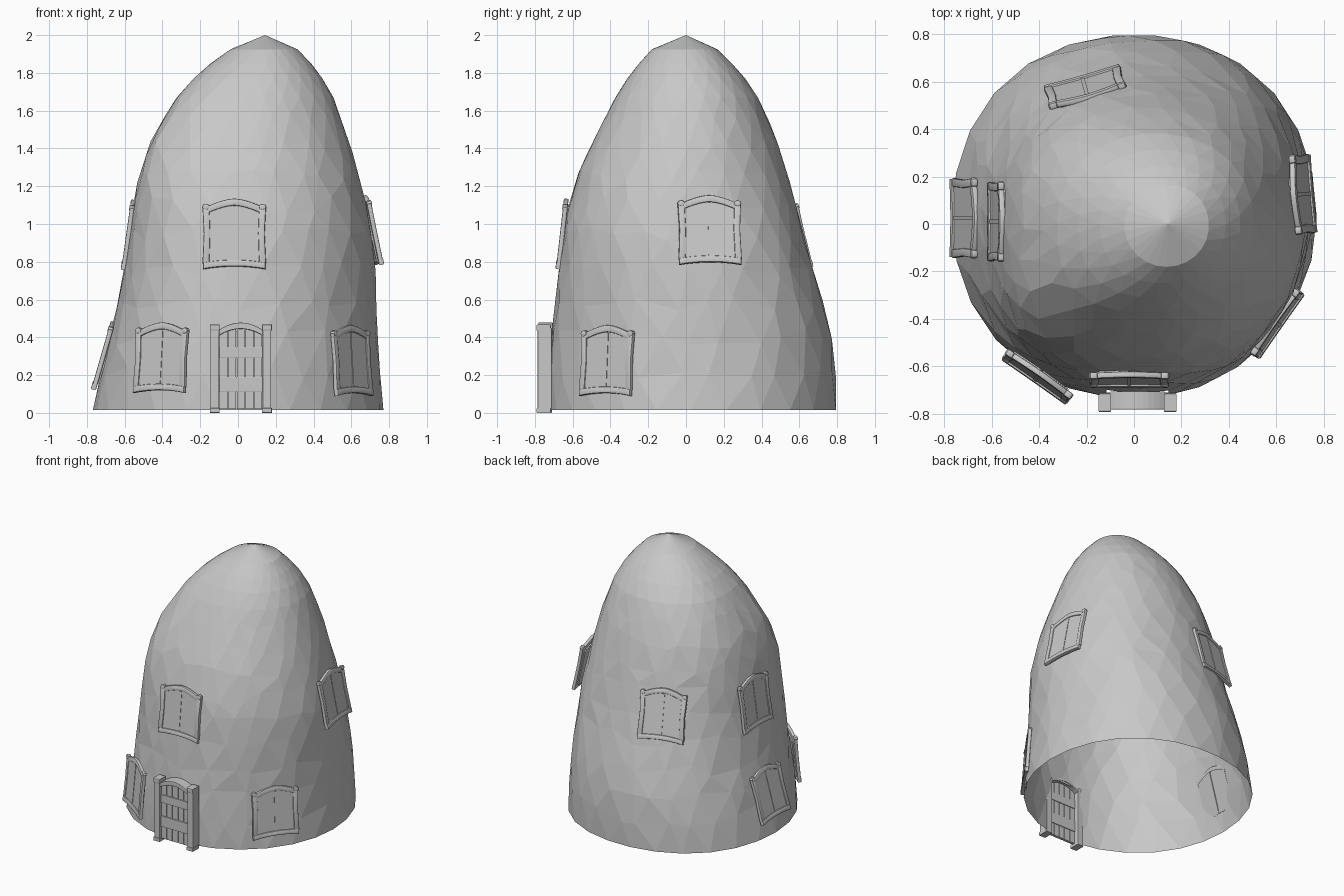
import bpy, bmesh, math, random
from mathutils import Matrix, Vector

random.seed(4)
cube = bpy.data.objects.get("Cube")
if cube:
    bpy.data.objects.remove(cube, do_unlink=True)

grey = bpy.data.materials.new("plain_grey")
grey.use_nodes = True
COLOUR = (0.58, 0.58, 0.58, 1)
grey.diffuse_color = COLOUR
grey.node_tree.nodes["Principled BSDF"].inputs["Base Color"].default_value = COLOUR


def finish(name, bm, matrix=None):
    bmesh.ops.recalc_face_normals(bm, faces=bm.faces)
    mesh = bpy.data.meshes.new(name)
    bm.to_mesh(mesh)
    bm.free()
    mesh.materials.append(grey)
    obj = bpy.data.objects.new(name, mesh)
    bpy.context.collection.objects.link(obj)
    if matrix:
        obj.matrix_world = matrix
    return obj


def prism(bm, outline, y0, y1, bevel=0.0):
    """Extrude an x-z outline from y0 to y1, with optional rounded edges."""
    front = [bm.verts.new((x, y0, z)) for x, z in outline]
    back = [bm.verts.new((x, y1, z)) for x, z in outline]
    n = len(outline)
    faces = [bm.faces.new(front), bm.faces.new(back[::-1])]
    for i in range(n):
        j = (i + 1) % n
        faces.append(bm.faces.new((front[j], front[i], back[i], back[j])))
    bmesh.ops.recalc_face_normals(bm, faces=faces)
    if bevel:
        edges = list({e for f in faces[:2] for e in f.edges})
        bmesh.ops.bevel(bm, geom=edges, offset=bevel, segments=2, profile=0.5,
                        affect='EDGES', clamp_overlap=True)


def box(bm, x0, x1, z0, z1, y0, y1, bevel=0.0):
    prism(bm, [(x0, z0), (x1, z0), (x1, z1), (x0, z1)], y0, y1, bevel)


def band(bm, x0, x1, low, high, y0, y1, bevel=0.0, steps=10):
    """Extrude the area between two height functions."""
    xs = [x0 + (x1 - x0) * i / steps for i in range(steps + 1)]
    outline = [(x, low(x)) for x in xs] + [(x, high(x)) for x in reversed(xs)]
    prism(bm, outline, y0, y1, bevel)


# Leaning dome wall: height, x and y limits of the section, front corner swell
PROFILE = [
    (0.015, -0.765, 0.767, -0.735, 0.795, 0.015),
    (0.3, -0.705, 0.743, -0.725, 0.79, 0.045), (0.5, -0.652, 0.733, -0.70, 0.75, 0.06),
    (0.7, -0.612, 0.73, -0.68, 0.69, 0.08), (0.95, -0.57, 0.71, -0.65, 0.62, 0.1),
    (1.2, -0.537, 0.655, -0.60, 0.555, 0.12), (1.43, -0.465, 0.59, -0.495, 0.485, 0.13),
    (1.65, -0.34, 0.515, -0.385, 0.395, 0.11), (1.81, -0.2, 0.425, -0.285, 0.285, 0.07),
    (1.925, -0.04, 0.315, -0.18, 0.165, 0.0),
]


def wall_point(z, angle):
    for a, b in zip(PROFILE, PROFILE[1:]):
        if z <= b[0]:
            break
    t = (z - a[0]) / (b[0] - a[0])
    x0, x1, y0, y1, swell = (p + (q - p) * t for p, q in zip(a[1:], b[1:]))
    c, s = math.cos(angle), math.sin(angle)
    if s > 0:  # slight fullness at the back corners
        swell = 0.025
    elif c > 0:
        swell = 0.0
    r = 1.004 + swell * math.sin(2 * angle) ** 2
    return Vector(((x0 + x1) / 2 + (x1 - x0) / 2 * c * r,
                   (y0 + y1) / 2 + (y1 - y0) / 2 * s * r, z))


def build_wall():
    bm = bmesh.new()
    seg = 26
    heights = [0.015, 0.22, 0.4, 0.58, 0.76, 0.94, 1.1, 1.25, 1.4, 1.54, 1.67,
               1.77, 1.85, 1.925]
    rings = []
    for k, z in enumerate(heights):
        loose = 1.0 if 0 < k < 10 else 0.0
        ring = []
        for i in range(seg):
            a = math.tau * (i + 0.5 * (k % 2)) / seg
            a += loose * random.uniform(-0.06, 0.06)
            ring.append(bm.verts.new(
                wall_point(z + loose * random.uniform(-0.045, 0.045), a)))
        rings.append(ring)
    for k, (r, s) in enumerate(zip(rings, rings[1:])):
        for i in range(seg):
            j = (i + 1) % seg
            if k % 2 == 0:
                bm.faces.new((r[i], r[j], s[i]))
                bm.faces.new((r[j], s[j], s[i]))
            else:
                bm.faces.new((r[i], r[j], s[j]))
                bm.faces.new((r[i], s[j], s[i]))
    tip = bm.verts.new((0.143, 0, 2.0))
    for i in range(seg):
        bm.faces.new((rings[-1][i], rings[-1][(i + 1) % seg], tip))
    # Doorway opening
    for co, no in (((-0.115, 0, 0), (1, 0, 0)), ((0.145, 0, 0), (1, 0, 0)),
                   ((0, 0, 0.43), (0, 0, 1))):
        near = [f for f in bm.faces if f.calc_center_median().y < -0.5
                and f.calc_center_median().z < 0.62]
        geom = near + list({e for f in near for e in f.edges}) \
            + list({v for f in near for v in f.verts})
        bmesh.ops.bisect_plane(bm, geom=geom, plane_co=co, plane_no=no)
    hole = []
    for f in bm.faces:
        c = f.calc_center_median()
        if -0.115 < c.x < 0.145 and c.y < -0.5 and c.z < 0.43:
            hole.append(f)
    bmesh.ops.delete(bm, geom=hole, context='FACES')
    finish("dome_wall", bm)


# Door with posts, arched lintel, planks and rails
def build_door():
    mid, half = 0.015, 0.115

    def arch(base, rise):
        return lambda x: base + rise * (1 - ((x - mid) / half) ** 2)

    bm = bmesh.new()
    for side in (-1, 1):
        c = mid + side * 0.138
        box(bm, c - 0.023, c + 0.023, 0.0, 0.45, -0.785, -0.71, 0.004)
        box(bm, c - 0.026, c + 0.026, 0.0, 0.025, -0.792, -0.715, 0.004)
        box(bm, c - 0.026, c + 0.026, 0.435, 0.468, -0.792, -0.715, 0.006)
    band(bm, mid - half, mid + half, arch(0.41, 0.035), arch(0.44, 0.038),
         -0.782, -0.705, 0.004)
    finish("door_frame", bm)

    bm = bmesh.new()
    width = 2 * half / 5
    for i in range(5):
        x = mid - half + i * width
        band(bm, x + 0.002, x + width - 0.002, lambda v: 0.02,
             arch(0.415, 0.036), -0.765, -0.745, 0.0, 2)
    finish("door_planks", bm)

    bm = bmesh.new()
    for z0, z1 in ((0.11, 0.19), (0.29, 0.35)):
        box(bm, mid - half, mid + half, z0, z1, -0.773, -0.74, 0.003)
    finish("door_rails", bm)


# Window: rounded frame, arched head, bowed sill, two panes and a mullion
def build_window(name, place, yaw, tilt):
    matrix = (Matrix.Translation(place) @ Matrix.Rotation(math.radians(yaw), 4, 'Z')
              @ Matrix.Rotation(math.radians(-tilt), 4, 'X'))

    def head(base):
        return lambda x: base + 0.045 * (1 - abs(x / 0.15) ** 1.6)

    def sill(base):
        return lambda x: base - 0.014 * (x / 0.16) ** 2

    bm = bmesh.new()
    for side in (-1, 1):
        lean = [(0.132, -0.16), (0.168, -0.16), (0.161, 0.0), (0.168, 0.14),
                (0.132, 0.14), (0.127, 0.0)]
        prism(bm, [(side * x, z) for x, z in lean], -0.015, 0.01, 0.006)
        knob = [(side * 0.15 + 0.02 * math.cos(a), 0.14 + 0.017 * math.sin(a))
                for a in (math.tau * i / 8 for i in range(8))]
        prism(bm, knob, -0.018, 0.01, 0.006)
    band(bm, -0.15, 0.15, head(0.103), head(0.14), -0.015, 0.01, 0.006)
    band(bm, -0.165, 0.165, sill(-0.142), sill(-0.176), -0.018, 0.01, 0.006)
    frame = finish(name + "_frame", bm, matrix)
    for p in frame.data.polygons:
        p.use_smooth = True
    frame.data.set_sharp_from_angle(angle=math.radians(40))

    bm = bmesh.new()
    for x0, x1 in ((-0.14, -0.004), (0.004, 0.14)):
        band(bm, x0, x1, lambda v: -0.155, head(0.11), -0.009, 0.018, 0.0, 5)
    box(bm, -0.008, 0.008, -0.15, 0.145, -0.012, 0.012)
    finish(name + "_panes", bm, matrix)


build_wall()
build_door()
build_window("front_upper_window", (-0.02, -0.652, 0.95), 0, 6.5)
build_window("left_upper_window", (0.705, 0.125, 0.97), 95, 11.5)
build_window("right_upper_window", (-0.577, 0.01, 0.945), -90, 8)
build_window("right_lower_window", (-0.71, 0.025, 0.305), -90, 16)
build_window("front_right_lower_window", (-0.405, -0.64, 0.295), -35, 5)
build_window("front_left_lower_window", (0.6, -0.417, 0.28), 55, 4)
build_window("back_upper_window", (-0.205, 0.57, 0.955), -164, 14)
